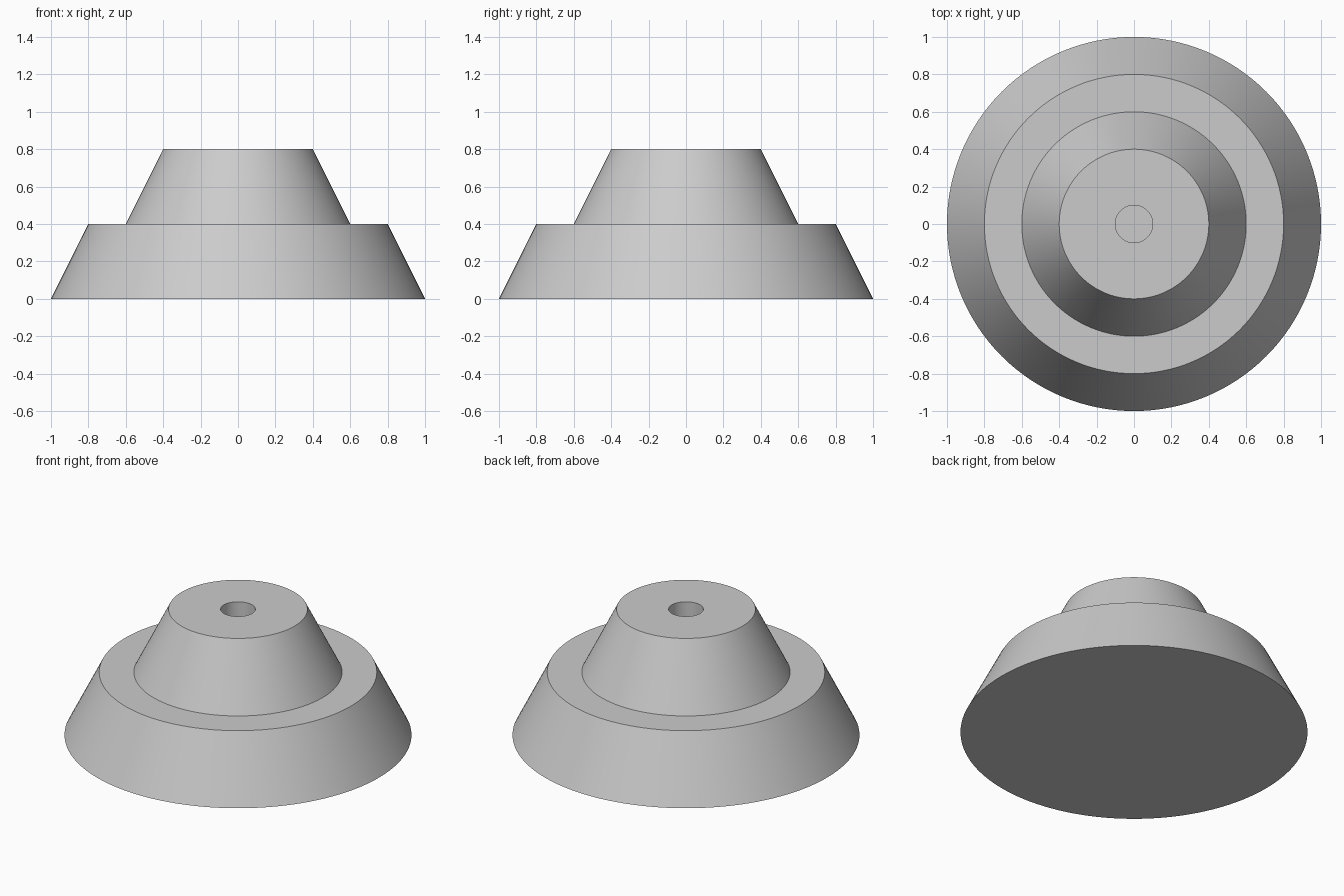
import bpy
import bmesh
import math

cube = bpy.data.objects.get("Cube")
if cube:
    bpy.data.objects.remove(cube, do_unlink=True)

SEGMENTS = 128

grey = bpy.data.materials.new("plain grey")
grey.use_nodes = True
colour = (0.6, 0.6, 0.6, 1)
grey.diffuse_color = colour
grey.node_tree.nodes["Principled BSDF"].inputs["Base Color"].default_value = colour


def lathe(name, profile):
    """Spin a (radius, height) profile that starts and ends on the z axis."""
    bm = bmesh.new()
    verts = [bm.verts.new((r, 0, z)) for r, z in profile]
    edges = [bm.edges.new(pair) for pair in zip(verts, verts[1:])]
    bmesh.ops.spin(bm, geom=verts + edges, cent=(0, 0, 0), axis=(0, 0, 1),
                   angle=math.tau, steps=SEGMENTS, use_merge=True)
    bmesh.ops.remove_doubles(bm, verts=bm.verts, dist=0.0001)
    bmesh.ops.recalc_face_normals(bm, faces=bm.faces)
    mesh = bpy.data.meshes.new(name)
    bm.to_mesh(mesh)
    bm.free()
    mesh.materials.append(grey)
    obj = bpy.data.objects.new(name, mesh)
    bpy.context.collection.objects.link(obj)
    bpy.ops.object.select_all(action="DESELECT")
    obj.select_set(True)
    bpy.context.view_layer.objects.active = obj
    bpy.ops.object.shade_smooth_by_angle(angle=math.radians(30))
    return obj


# Two stacked tapered tiers with a blind hole sunk into the top
lathe("stepped_cone", [
    (0, 0), (1, 0), (0.8, 0.4),      # base and lower tier
    (0.6, 0.4), (0.4, 0.8),          # ledge and upper tier
    (0.1, 0.8), (0.1, 0.4), (0, 0.4),  # top rim and hole
])
